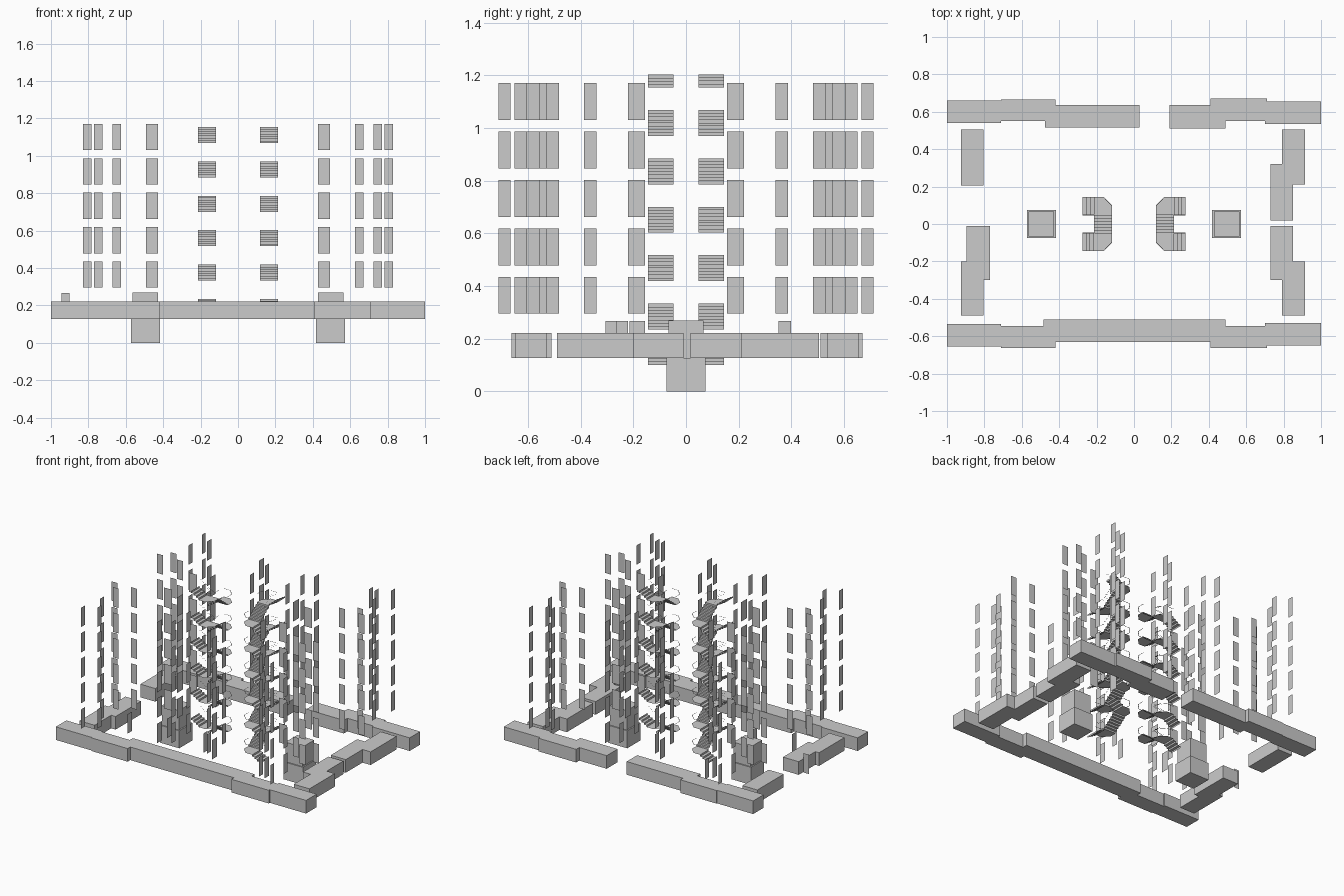
import bpy, bmesh, math
from mathutils import Matrix

if "Cube" in bpy.data.objects:
    bpy.data.objects.remove(bpy.data.objects["Cube"])


def finish(name, bm):
    me = bpy.data.meshes.new(name)
    bm.to_mesh(me)
    bm.free()
    ob = bpy.data.objects.new(name, me)
    bpy.context.collection.objects.link(ob)
    return ob


def face(bm, pts):
    return bm.faces.new([bm.verts.new(p) for p in pts])


def prism(name, outline, z0, z1):
    bm = bmesh.new()
    f = face(bm, [(x, y, z0) for x, y in outline])
    new = bmesh.ops.extrude_face_region(bm, geom=[f])["geom"]
    bmesh.ops.translate(bm, vec=(0, 0, z1 - z0),
                        verts=[v for v in new if isinstance(v, bmesh.types.BMVert)])
    bmesh.ops.recalc_face_normals(bm, faces=bm.faces)
    return finish(name, bm)


def rect(x0, x1, y0, y1):
    return [(x0, y0), (x1, y0), (x1, y1), (x0, y1)]


# perimeter ground walls
Z0, Z1 = 0.127, 0.222
left_end = [(-1, .66), (-1, .54), (-.71, .55), (-.71, .55), (-.48, .55), (-.48, .515)]
prism("front_wall", [(-1, -.655), (-.71, -.655), (-.71, -.662), (-.42, -.662), (-.42, -.632),
                     (.41, -.632), (.41, -.662), (.71, -.662), (.71, -.65), (1, -.65),
                     (1, -.53), (.7, -.53), (.7, -.545), (.49, -.545), (.49, -.51),
                     (-.485, -.51), (-.485, -.545), (-.71, -.545), (-.71, -.535), (-1, -.535)], Z0, Z1)
prism("back_left_wall", [(-1, .66), (-1, .54), (-.71, .54), (-.71, .55), (-.475, .55), (-.475, .515),
                         (.03, .515), (.03, .635), (-.42, .635), (-.42, .665), (-.71, .665),
                         (-.71, .66)], Z0, Z1)
prism("back_right_wall", [(.19, .51), (.49, .51), (.49, .55), (.7, .55), (.7, .535), (1, .535),
                          (1, .655), (.71, .655), (.71, .67), (.41, .67), (.41, .635),
                          (.19, .635)], Z0, Z1)
prism("left_back_wall", rect(-.925, -.805, .205, .505), Z0, Z1)
prism("left_front_wall", [(-.925, -.49), (-.805, -.49), (-.805, -.3), (-.77, -.3), (-.77, -.01),
                          (-.895, -.01), (-.895, -.2), (-.925, -.2)], Z0, Z1)
prism("right_back_wall", [(.73, .018), (.85, .018), (.85, .21), (.915, .21), (.915, .505),
                          (.79, .505), (.79, .32), (.73, .32)], Z0, Z1)
prism("right_front_wall", [(.73, -.3), (.79, -.3), (.79, -.49), (.915, -.49), (.915, -.2),
                           (.85, -.2), (.85, -.01), (.73, -.01)], Z0, Z1)

# lift pits and lift cabins
for s, side in ((1, "right"), (-1, "left")):
    x0, x1 = sorted((s * .418, s * .572))
    prism(side + "_lift_pit", rect(x0, x1, -.075, .075), 0, .127)
    prism(side + "_lift_cabin", rect(x0 + .009, x1 - .009, -.067, .067), .127, .268)


# door panels: thin sheets, repeated per storey
H, PITCH = .14, .1838


def panel(bm, a, b, z):
    face(bm, [(*a, z), (*b, z), (*b, z + H), (*a, z + H)])


along_y = [(.757, .667, .712), (.735, .482, .53), (.67, .605, .652), (.22, .556, .61),
           (.142, .51, .556), (.142, .34, .387), (.333, .155, .22)]
along_x = [(.725, .77, .33), (.625, .672, .262), (.783, .83, .262), (.427, .492, .142)]
bm = bmesh.new()
for k in range(5):
    z = .295 + k * PITCH
    for sy in (1, -1):
        for sx in (1, -1):
            for x, y0, y1 in along_y:
                panel(bm, (sx * x, sy * y0), (sx * x, sy * y1), z)
            for x0, x1, y in along_x:
                panel(bm, (sx * x0, sy * y), (sx * x1, sy * y), z)
        panel(bm, (.625, sy * .605), (.625, sy * .652), z)
finish("storey_doors", bm)

bm = bmesh.new()
for a, b in [((-.945, -.058), (-.9, -.058)), ((-.092, -.265), (-.092, -.22)),
             ((-.432, .352), (-.432, .398)), ((-.418, -.215), (-.418, -.155)),
             ((-.67, -.305), (-.67, -.258))]:
    panel(bm, a, b, .127)
finish("ground_doors", bm)


# staircases: three flights wrapped around a well, with stepped handrails
R = PITCH / 15
X_OUT, X_IN, X_WALL, Y_IN, Y_OUT, CH = .275, .215, .117, .048, .145, .045
RAIL, RW = .06, .004


def tread(bm, x0, x1, y0, y1, z):
    face(bm, [(x, y, z) for x, y in rect(x0, x1, y0, y1)])


def landing(bm, s, z):
    pts = [(X_IN, s * Y_IN), (X_WALL, s * Y_IN), (X_WALL, s * (Y_OUT - CH)),
           (X_WALL + CH, s * Y_OUT), (X_IN, s * Y_OUT)]
    face(bm, [(x, y, z) for x, y in pts])


def landing_rail(bm, s, z):
    o = [(X_WALL, s * Y_IN), (X_WALL, s * (Y_OUT - CH)),
         (X_WALL + CH, s * Y_OUT), (X_IN, s * Y_OUT)]
    i = [(X_WALL + RW, s * Y_IN), (X_WALL + RW, s * (Y_OUT - CH - RW / 2)),
         (X_WALL + CH, s * (Y_OUT - RW)), (X_IN, s * (Y_OUT - RW))]
    for n in range(3):
        face(bm, [(*p, z + RAIL) for p in (o[n], o[n + 1], i[n + 1], i[n])])


def staircase(name, turn):
    steps, rails = bmesh.new(), bmesh.new()
    dx, dy = (X_OUT - X_IN) / 3, 2 * Y_IN / 6
    for storey in range(6):
        z = .235 - 11 * R + storey * PITCH
        # entry flight
        for i in range(4):
            x = X_OUT - i * dx
            face(steps, [(x, -Y_OUT, z), (x, -Y_IN, z), (x, -Y_IN, z + R), (x, -Y_OUT, z + R)])
            z += R
            if i < 3:
                tread(steps, x - dx, x, -Y_OUT, -Y_IN, z)
                tread(rails, x - dx, x, -Y_IN - RW / 2, -Y_IN + RW / 2, z + RAIL)
        landing(steps, -1, z)
        landing_rail(rails, -1, z)
        # middle flight
        for i in range(7):
            y = -Y_IN + i * dy
            face(steps, [(X_WALL, y, z), (X_IN, y, z), (X_IN, y, z + R), (X_WALL, y, z + R)])
            z += R
            if i < 6:
                tread(steps, X_WALL, X_IN, y, y + dy, z)
                tread(rails, X_IN - RW, X_IN, y, y + dy, z + RAIL)
        landing(steps, 1, z)
        landing_rail(rails, 1, z)
        # exit flight
        for i in range(4):
            x = X_IN + i * dx
            face(steps, [(x, Y_IN, z), (x, Y_OUT, z), (x, Y_OUT, z + R), (x, Y_IN, z + R)])
            z += R
            if i < 3:
                tread(steps, x, x + dx, Y_IN, Y_OUT, z)
                tread(rails, x, x + dx, Y_IN - RW / 2, Y_IN + RW / 2, z + RAIL)
    for part, b in (("_stair_steps", steps), ("_stair_handrail", rails)):
        b.transform(Matrix.Rotation(turn, 4, 'Z'))
        finish(name + part, b)


staircase("right", 0)
staircase("left", math.pi)
